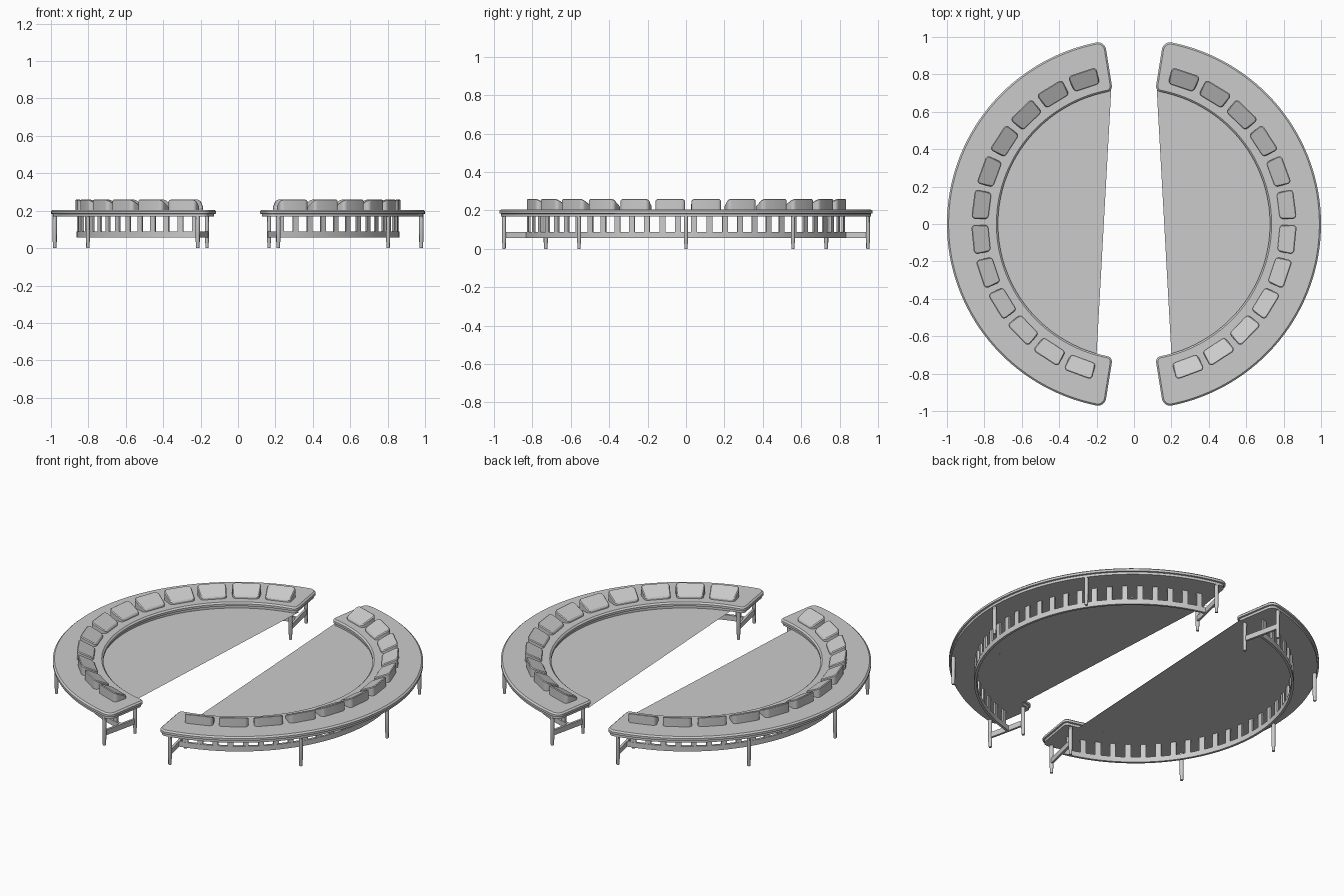
import bpy, bmesh
from math import sin, cos, asin, pi, radians
from mathutils import Matrix, Vector

if "Cube" in bpy.data.objects:
    bpy.data.objects.remove(bpy.data.objects["Cube"])

RO, RI, END = 1.0, 0.727, radians(81)
YS = 0.991  # ring is very slightly squashed in y


def finish(name, bm, angle=30):
    """Turn a bmesh of the right half into an object mirrored to the left."""
    bmesh.ops.scale(bm, vec=(1, YS, 1), verts=bm.verts)
    me = bpy.data.meshes.new(name)
    bm.to_mesh(me)
    bm.free()
    ob = bpy.data.objects.new(name, me)
    bpy.context.collection.objects.link(ob)
    m = ob.modifiers.new("mirror", 'MIRROR')
    m.use_mirror_merge = False
    bpy.ops.object.select_all(action='DESELECT')
    ob.select_set(True)
    bpy.context.view_layer.objects.active = ob
    bpy.ops.object.shade_smooth_by_angle(angle=radians(angle))
    return ob


def triangulate(bm, faces):
    for f in faces:
        f.normal_update()
    bmesh.ops.triangulate(bm, faces=faces, ngon_method='EAR_CLIP')


def loft(bm, loops):
    """Skin a stack of closed loops and cap both ends."""
    rows = [[bm.verts.new(p) for p in lp] for lp in loops]
    n = len(rows[0])
    for a, b in zip(rows, rows[1:]):
        for i in range(n):
            j = (i + 1) % n
            bm.faces.new((a[i], a[j], b[j], b[i]))
    triangulate(bm, [bm.faces.new(rows[0][::-1]), bm.faces.new(rows[-1])])


def arc(cx, cy, r, a0, a1, n):
    return [(cx + r * cos(a0 + (a1 - a0) * i / n),
             cy + r * sin(a0 + (a1 - a0) * i / n)) for i in range(n + 1)]


def sector(d, z, co=0.045, ci=0.03):
    """Half ring outline with rounded corners, inset by d."""
    ao = END - asin(co / (RO - co))
    ai = END - asin(ci / (RI + ci))
    ro, ri = RO - co, RI + ci
    p = arc(0, 0, RO - d, -ao, ao, 64)
    p += arc(ro * cos(ao), ro * sin(ao), co - d, ao, END + pi / 2, 6)[1:]
    p += arc(ri * cos(ai), ri * sin(ai), ci - d, END + pi / 2, ai + pi, 6)
    p += arc(0, 0, RI + d, ai, -ai, 64)[1:]
    p += arc(ri * cos(ai), -ri * sin(ai), ci - d, pi - ai, 1.5 * pi - END, 6)[1:]
    p += arc(ro * cos(ao), -ro * sin(ao), co - d, -END - pi / 2, -ao, 6)[:-1]
    return [(x, y, z) for x, y in p]


def box(bm, size, mat):
    r = bmesh.ops.create_cube(bm, size=1)
    bmesh.ops.transform(bm, matrix=mat @ Matrix.Diagonal((*size, 1)), verts=r['verts'])


# Table top: stepped slab with a chamfered upper edge
bm = bmesh.new()
loft(bm, [sector(d, z) for d, z in
          ((.009, .168), (.009, .182), (0, .184), (0, .197), (.009, .205))])
finish("table_top", bm)

# Thin sheet closing the inside of each half at the underside
bm = bmesh.new()
pts = arc(0, 0, RI + .009, radians(-74.2), radians(79.2), 64) + [(.12, .757)]
f = bm.faces.new([bm.verts.new((x, y, .168)) for x, y in pts])
f.normal_flip()
triangulate(bm, [f])
finish("inner_sheet", bm)


# Wedge pads: low on the inside, tall on the outside
def pad_loop(ang, inset, z_in, z_out):
    r0, r1, c = .777, .867, .02
    out = []
    for x, s, a in ((r1 - c, -1, -pi / 2), (r1 - c, 1, 0),
                    (r0 + c, 1, pi / 2), (r0 + c, -1, pi)):
        half = (.079 if x > .82 else .073) - c
        out += arc(x, s * half, c - inset, a, a + pi / 2, 4)
    rot = Matrix.Rotation(ang, 3, 'Z')
    return [rot @ Vector((x, y, z_in + (z_out - z_in) * (x - r0) / (r1 - r0)))
            for x, y in out]


bm = bmesh.new()
for i in range(12):
    a = radians(71.2 - i * 12.8)
    loft(bm, [pad_loop(a, 0, .203, .203), pad_loop(a, 0, .214, .257),
              pad_loop(a, .005, .219, .262)])
finish("wedge_pads", bm)

# Round legs with a narrower ankle above the foot
LEGS = [(.98, 0), (.98, 35), (.98, -35), (.98, 77.3), (.98, -77.3),
        (.755, 77.3), (.755, -77.3)]
bm = bmesh.new()
for r, deg in LEGS:
    x, y = r * cos(radians(deg)), r * sin(radians(deg))
    loft(bm, [[(px, py, z) for px, py in arc(x, y, rad, 0, 2 * pi, 12)[:-1]]
              for rad, z in ((.008, 0), (.009, .004), (.009, .028), (.011, .034),
                             (.011, .17))])
finish("legs", bm)

# Curved lower rail
bm = bmesh.new()
lim = radians(77.3)
loft(bm, [[(x, y, z) for x, y in arc(0, 0, .864, -lim, lim, 60)
           + arc(0, 0, .85, lim, -lim, 60)] for z in (.057, .088)])
finish("curved_rail", bm)

# Upright slats between rail and top
bm = bmesh.new()
N = 28
for i in range(N):
    a = radians(-74.5 + 149 * i / (N - 1))
    m = Matrix.Rotation(a, 4, 'Z') @ Matrix.Translation((.857, 0, .127))
    box(bm, (.01, .031, .084), m)
finish("slats", bm)

# Straight end rails joining inner and outer end legs
bm = bmesh.new()
for s in (1, -1):
    m = Matrix.Rotation(s * lim, 4, 'Z') @ Matrix.Translation((.8675, 0, .0725))
    box(bm, (.225, .013, .031), m)
finish("end_rails", bm)
